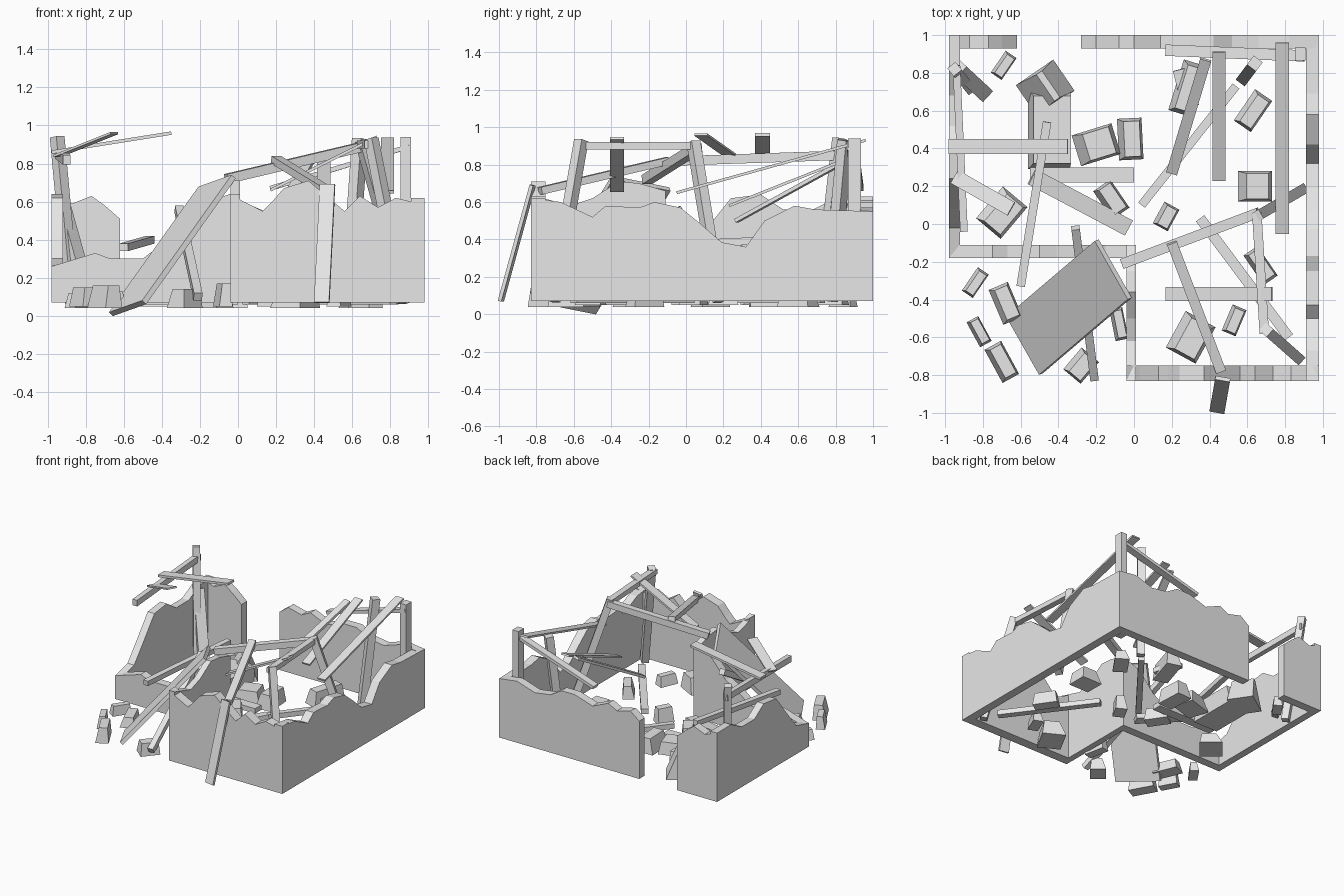
import bpy
import bmesh
from mathutils import Vector, Matrix

cube = bpy.data.objects.get("Cube")
if cube:
    bpy.data.objects.remove(cube, do_unlink=True)

stone = bpy.data.materials.new("plain_grey")
stone.use_nodes = True
GREY = (0.8, 0.8, 0.8, 1)
stone.diffuse_color = GREY
stone.node_tree.nodes["Principled BSDF"].inputs["Base Color"].default_value = GREY
BASE = 0.07


def finish(name, bm):
    bmesh.ops.recalc_face_normals(bm, faces=bm.faces)
    mesh = bpy.data.meshes.new(name)
    bm.to_mesh(mesh)
    bm.free()
    mesh.materials.append(stone)
    obj = bpy.data.objects.new(name, mesh)
    bpy.context.collection.objects.link(obj)
    return obj


def wall(name, axis, inner, outer, tops):
    """Broken wall along an axis; tops lists (distance, height)."""
    bm = bmesh.new()
    rings = []
    for d, z in tops:
        corners = [(inner, BASE), (outer, BASE), (outer, z), (inner, z)]
        rings.append([bm.verts.new((d, o, h) if axis == "x" else (o, d, h))
                      for o, h in corners])
    for a, b in zip(rings, rings[1:]):
        for i in range(4):
            j = (i + 1) % 4
            bm.faces.new((a[i], a[j], b[j], b[i]))
    bm.faces.new(rings[0])
    bm.faces.new(rings[-1])
    return finish(name, bm)


def beam(name, start, end, width, thick, side=None):
    """Straight timber between two points."""
    p, q = Vector(start), Vector(end)
    along = (q - p).normalized()
    hint = Vector(side) if side else along.cross(Vector((0, 0, 1)))
    if hint.length < 0.01:
        hint = Vector((1, 0, 0))
    across = (hint - along * hint.dot(along)).normalized()
    up = along.cross(across)
    frame = Matrix((along, across, up)).transposed().to_4x4()
    frame.translation = (p + q) / 2
    bm = bmesh.new()
    bmesh.ops.create_cube(bm, size=1)
    bmesh.ops.scale(bm, vec=((q - p).length, width, thick), verts=bm.verts)
    bmesh.ops.transform(bm, matrix=frame, verts=bm.verts)
    return finish(name, bm)


def rubble(name, x, y, w, l, turn, h=0.08, z=0.05, taper=0.65):
    """Chipped block with a narrower, shifted top."""
    bm = bmesh.new()
    bmesh.ops.create_cube(bm, size=1)
    for v in bm.verts:
        if v.co.z > 0:
            v.co.x = v.co.x * taper + 0.08
            v.co.y *= 0.85
    bmesh.ops.scale(bm, vec=(w, l, h), verts=bm.verts)
    bmesh.ops.rotate(bm, cent=(0, 0, 0), verts=bm.verts,
                     matrix=Matrix.Rotation(turn, 3, "Z"))
    bmesh.ops.translate(bm, vec=(x, y, z + h / 2), verts=bm.verts)
    return finish(name, bm)


# Broken outer walls
wall("front_wall", "x", -0.75, -0.83,
     [(-.04, .64), (.03, .6), (.13, .55), (.18, .6), (.24, .67), (.37, .71), (.44, .65),
      (.56, .55), (.64, .63), (.735, .57), (.83, .62), (.91, .6), (.98, .62)])
wall("left_wall", "y", 0.91, 0.98,
     [(-.83, .62), (-.67, .6), (-.5, .52), (-.43, .58), (-.25, .57), (-.17, .6), (-.03, .57),
      (.07, .49), (.19, .385), (.32, .36), (.42, .5), (.58, .58), (.69, .56), (1, .55)])
wall("back_wall", "x", 0.93, 1,
     [(-.28, .54), (-.2, .6), (-.08, .57), (.0, .61), (.14, .55), (.3, .6), (.42, .6),
      (.52, .54), (.66, .52), (.82, .57), (.98, .55)])
wall("back_corner_wall", "x", 0.93, 1,
     [(-.98, .63), (-.87, .59), (-.77, .63), (-.7, .58), (-.62, .51)])
wall("right_wall", "y", -0.92, -0.98,
     [(-.18, .26), (-.02, .3), (.08, .42), (.24, .62), (.4, .64), (.52, .56), (.68, .56),
      (.82, .63), (1, .63)])
wall("step_wall", "x", -0.11, -0.18,
     [(-.98, .26), (-.75, .33), (-.67, .3), (-.5, .3), (-.41, .37), (-.28, .45),
      (-.15, .6), (.01, .66)])
wall("inner_wall", "y", -0.04, 0.01,
     [(-.83, .64), (-.62, .58), (-.5, .62), (-.36, .71), (-.25, .7), (-.11, .66)])

# Fallen panel leaning on the inner corner
beam("fallen_panel", (-.58, -.64, .04), (-.11, -.24, .70), .36, .03, (.13, -.32, .01))

# Standing posts and the rails they carry
beam("right_back_post", (-.95, .82, .94), (-.87, .72, .07), .055, .055)
beam("right_brace", (-.93, .82, .6), (-.79, .69, .1), .08, .05)
beam("right_rail", (-.94, .84, .85), (-.9, -.04, .82), .04, .05)
beam("left_back_post", (.88, .9, .94), (.88, .9, BASE), .055, .07)
beam("middle_back_post", (.64, .85, .93), (.58, .77, BASE), .06, .06)
beam("left_front_post", (.7, -.56, .93), (.87, -.71, BASE), .055, .055)
beam("left_middle_post", (.65, .04, .92), (.89, .18, BASE), .055, .055)
beam("side_rail", (.69, -.58, .9), (.65, .06, .9), .05, .04)
beam("ridge_beam", (-.06, -.21, .72), (.66, .06, .89), .055, .05)
beam("back_rail", (.17, .92, .67), (.9, .89, .89), .06, .025)

# Loose roof planks
beam("roof_plank_left", (.785, -.05, .65), (.785, .96, .93), .07, .015)
beam("roof_plank_middle", (.45, .91, .85), (.45, .23, .58), .07, .015)
beam("roof_plank_slanted", (.38, .87, .83), (.2, .27, .5), .06, .02)
beam("roof_plank_front", (.17, -.37, .66), (.73, -.37, .94), .075, .015)
beam("roof_plank_high", (-.98, .41, .86), (-.35, .41, .96), .08, .018)
beam("roof_plank_short", (-.95, .25, .84), (-.65, .08, .96), .08, .012)
beam("front_rafter", (.2, -.1, .82), (.46, -.78, .66), .055, .04)
beam("front_leaning_plank", (.47, -.82, .69), (.44, -.99, BASE), .08, .02)
beam("leaning_stud", (-.31, -.02, .56), (-.21, -.82, .1), .045, .045)
beam("resting_stud", (-.46, .54, .4), (-.6, -.33, .36), .045, .04)

# Timbers on the ground
beam("ground_beam_front", (.35, .03, .08), (.82, -.6, .08), .055, .04)
beam("ground_beam_back", (.54, .73, .08), (.04, .1, .08), .045, .04)
beam("ground_plank_cross", (-.55, .26, .08), (0, .26, .08), .08, .04)
beam("ground_plank_slanted", (-.54, .25, .2), (-.03, -.02, .1), .09, .04)
beam("ground_plank_back", (.25, .82, .1), (.3, .62, .09), .09, .04)

# Rubble: x, y, width, length, turn
blocks = [
    (-.69, .84, .07, .14, -.6), (-.2, .42, .22, .17, .3), (-.02, .45, .13, .22, .05),
    (-.7, .06, .17, .22, -.7), (-.12, .13, .11, .18, .6), (.17, .04, .09, .13, -.5),
    (.63, .6, .11, .2, -.6), (.64, .2, .18, .16, 0), (.3, -.6, .18, .22, -.5),
    (.53, -.51, .08, .15, -.4), (.67, -.22, .09, .19, .6), (-.08, -.53, .07, .17, .2),
    (-.84, -.31, .07, .15, -.6), (-.82, -.57, .07, .15, .5), (-.7, -.73, .1, .2, .5),
    (-.68, -.42, .11, .2, .4), (-.28, -.75, .12, .15, -.7), (.28, .72, .12, .28, -.3),
]
for n, block in enumerate(blocks):
    rubble(f"rubble_block_{n + 1}", *block, h=.08 + .02 * (n % 3), z=.04 + .01 * (n % 2))

# Larger masonry lumps near the back opening
rubble("masonry_lump", -.45, .5, .22, .42, 0, h=.14, z=.05, taper=.9)
rubble("masonry_wedge", -.47, .72, .24, .2, .6, h=.2, z=.05, taper=.15)
